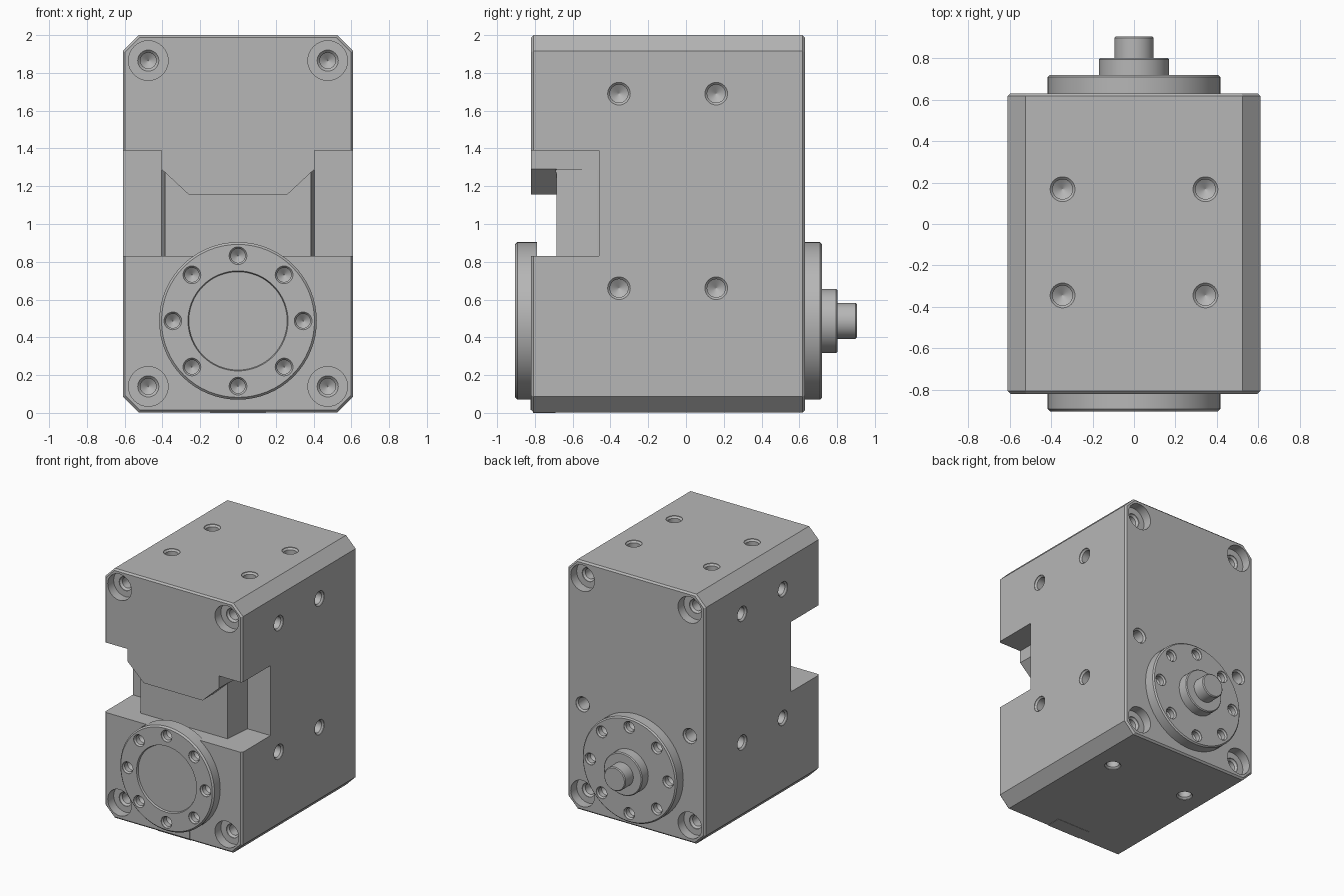
import bpy, bmesh, math
from mathutils import Vector

cube = bpy.data.objects.get("Cube")
if cube:
    bpy.data.objects.remove(cube, do_unlink=True)

grey = bpy.data.materials.new("machined_grey")
grey.use_nodes = True
grey.diffuse_color = (0.47, 0.47, 0.47, 1)
grey.node_tree.nodes["Principled BSDF"].inputs["Base Color"].default_value = (0.47, 0.47, 0.47, 1)

FRONT, BACK, SIDE = -0.82, 0.63, 0.61
AXIS_Z = 0.487


def finish(name, bm):
    bmesh.ops.recalc_face_normals(bm, faces=bm.faces)
    mesh = bpy.data.meshes.new(name)
    bm.to_mesh(mesh)
    bm.free()
    mesh.materials.append(grey)
    obj = bpy.data.objects.new(name, mesh)
    bpy.context.collection.objects.link(obj)
    return obj


def prism(bm, points, axis, start, end):
    """Extrude a 2D outline along y or z."""
    def place(p, t):
        return (p[0], t, p[1]) if axis == "y" else (p[0], p[1], t)
    a = [bm.verts.new(place(p, start)) for p in points]
    b = [bm.verts.new(place(p, end)) for p in points]
    caps = [bm.faces.new(a), bm.faces.new(b)]
    n = len(points)
    for i in range(n):
        j = (i + 1) % n
        bm.faces.new((a[i], a[j], b[j], b[i]))
    return caps


def lathe(bm, profile, origin, direction, sides=32):
    """Revolve (radius, distance) pairs around a direction."""
    d = Vector(direction)
    u = d.orthogonal().normalized()
    v = d.cross(u)
    rings = []
    for r, t in profile:
        ring = []
        for k in range(sides):
            a = math.tau * k / sides
            ring.append(bm.verts.new(Vector(origin) + d * t + u * (r * math.cos(a)) + v * (r * math.sin(a))))
        rings.append(ring)
    for p, q in zip(rings, rings[1:]):
        for k in range(sides):
            j = (k + 1) % sides
            bm.faces.new((p[k], p[j], q[j], q[k]))
    bm.faces.new(rings[0])
    bm.faces.new(rings[-1])


def drill(bm, origin, direction, r, depth):
    """Countersunk blind hole with a conical end."""
    lathe(bm, [(r, -0.03), (r, 0.004), (r * 0.8, 0.016), (r * 0.8, depth), (0.002, depth + 0.03)],
          origin, direction)


def cut(target, bm):
    cutter = finish("cutter", bm)
    cutter.hide_render = True
    mod = target.modifiers.new("cut", "BOOLEAN")
    mod.operation, mod.solver, mod.object = "DIFFERENCE", "EXACT", cutter
    bpy.context.view_layer.objects.active = target
    bpy.ops.object.modifier_apply(modifier=mod.name)
    bpy.data.objects.remove(cutter, do_unlink=True)


# Housing: chamfered block with finely bevelled ends
c = 0.085
bottom, top = 0.002, 2.0
outline = [(-SIDE + c, bottom), (SIDE - c, bottom), (SIDE, bottom + c), (SIDE, top - c),
           (SIDE - c, top), (-SIDE + c, top), (-SIDE, top - c), (-SIDE, bottom + c)]
bm = bmesh.new()
caps = prism(bm, outline, "y", FRONT, BACK)
bmesh.ops.recalc_face_normals(bm, faces=bm.faces)
rim = [e for f in caps for e in f.edges]
bmesh.ops.bevel(bm, geom=rim, offset=0.013, segments=1, profile=0.5, affect="EDGES")
housing = finish("housing", bm)

# Front waist recess under the sloped upper block
bm = bmesh.new()
prism(bm, [(-0.45, 0.83), (0.45, 0.83), (0.45, 1.332), (0.26, 1.155), (-0.26, 1.155), (-0.45, 1.332)],
      "y", -1, -0.685)
cut(housing, bm)
# Deeper side notches with slightly tapered inner walls
for s in (-1, 1):
    bm = bmesh.new()
    prism(bm, [(s * 0.405, -1), (s * 0.8, -1), (s * 0.8, -0.46), (s * 0.405, -0.46)], "z", 0.83, 1.39)
    cut(housing, bm)
    bm = bmesh.new()
    prism(bm, [(s * 0.385, -0.69), (s * 0.5, -0.69), (s * 0.5, -0.47), (s * 0.404, -0.47)], "z", 0.83, 1.285)
    cut(housing, bm)

# Mounting holes
bm = bmesh.new()
for s in (-1, 1):
    for y, d in ((FRONT, 1), (BACK, -1)):
        for z in (0.14, 1.865):
            lathe(bm, [(0.105, -0.03), (0.105, 0.075), (0.056, 0.075), (0.056, 0.08), (0.042, 0.095),
                       (0.042, 0.28), (0.002, 0.31)], (s * 0.475, y, z), (0, d, 0))
    drill(bm, (s * 0.475, BACK, 0.855), (0, -1, 0), 0.06, 0.12)
    for y in (-0.355, 0.16):
        for z in (0.66, 1.69):
            drill(bm, (s * SIDE, y, z), (-s, 0, 0), 0.06, 0.12)
    for y in (-0.345, 0.168):
        drill(bm, (s * 0.345, y, top), (0, 0, -1), 0.06, 0.12)
    drill(bm, (s * 0.345, 0.168, bottom), (0, 0, 1), 0.06, 0.12)
cut(housing, bm)


def bolt_circle(target, y, d):
    bm = bmesh.new()
    for k in range(8):
        a = math.tau * k / 8
        drill(bm, (0.345 * math.cos(a), y, AXIS_Z + 0.345 * math.sin(a)), (0, d, 0), 0.047, 0.055)
    cut(target, bm)


# Front output flange with a shallow central recess
bm = bmesh.new()
lathe(bm, [(0.26, 0.015), (0.265, 0), (0.405, 0), (0.417, 0.012), (0.417, 0.117)],
      (0, -0.905, AXIS_Z), (0, 1, 0), 64)
front_flange = finish("front_flange", bm)
bolt_circle(front_flange, -0.905, 1)

# Rear flange, boss and shaft
bm = bmesh.new()
lathe(bm, [(0.417, -0.01), (0.417, 0.08), (0.407, 0.09)], (0, BACK, AXIS_Z), (0, 1, 0), 64)
rear_flange = finish("rear_flange", bm)
bolt_circle(rear_flange, 0.72, -1)

bm = bmesh.new()
lathe(bm, [(0.17, 0.715), (0.17, 0.795), (0.163, 0.802)], (0, 0, AXIS_Z), (0, 1, 0), 48)
rear_boss = finish("rear_boss", bm)
bm = bmesh.new()
lathe(bm, [(0.095, 0.795), (0.095, 0.898), (0.088, 0.905)], (0, 0, AXIS_Z), (0, 1, 0), 48)
rear_shaft = finish("rear_shaft", bm)

# Small key plate set into the lower front edge
bm = bmesh.new()
x = 0.148
prism(bm, [(-x, 0.69), (x, 0.69), (x, 0.809), (-x, 0.809)], "z", 0, 0.075)
prism(bm, [(-x, 0.015), (x, 0.015), (x, 0.075), (-x, 0.075)], "y", -0.822, -0.8)
for v in bm.verts:
    if v.co.y > 0:
        v.co.y = -v.co.y
key_plate = finish("key_plate", bm)

# Smooth round walls, keep machined edges crisp
bpy.ops.object.select_all(action="DESELECT")
for obj in (housing, front_flange, rear_flange, rear_boss, rear_shaft, key_plate):
    obj.select_set(True)
bpy.context.view_layer.objects.active = housing
bpy.ops.object.shade_smooth_by_angle(angle=math.radians(25))
